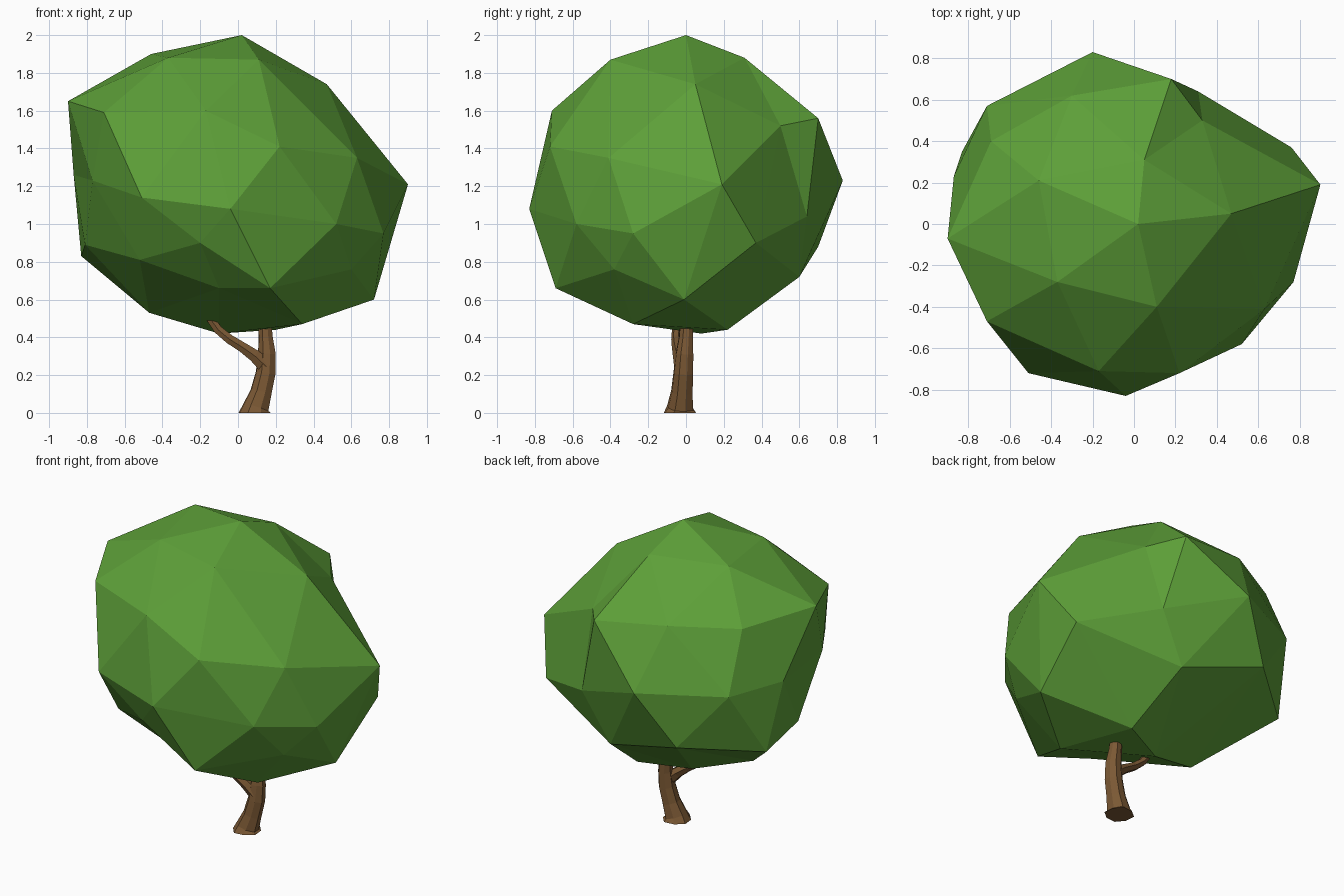
import bpy, bmesh, math
from mathutils import Vector

if "Cube" in bpy.data.objects:
    bpy.data.objects.remove(bpy.data.objects["Cube"])


def material(name, rgb):
    m = bpy.data.materials.new(name)
    m.diffuse_color = (*rgb, 1)
    m.use_nodes = True
    m.node_tree.nodes["Principled BSDF"].inputs["Base Color"].default_value = m.diffuse_color
    return m


def finish(bm, name, mat):
    bmesh.ops.recalc_face_normals(bm, faces=bm.faces[:])
    mesh = bpy.data.meshes.new(name)
    bm.to_mesh(mesh)
    bm.free()
    mesh.materials.append(mat)
    obj = bpy.data.objects.new(name, mesh)
    bpy.context.collection.objects.link(obj)
    return obj


def limb(name, path, sides, mat, flat_base=False):
    """Loft faceted rings (x, y, z, radius) along a path."""
    bm = bmesh.new()
    pts = [Vector(p[:3]) for p in path]
    rings = []
    for i, p in enumerate(pts):
        t = (pts[min(i + 1, len(pts) - 1)] - pts[max(i - 1, 0)]).normalized()
        if flat_base and i == 0:
            t = Vector((0, 0, 1))
        u = Vector((0, 1, 0)).cross(t).normalized()
        v = t.cross(u)
        ring = []
        for k in range(sides):
            a = 2 * math.pi * (k + 0.5) / sides
            r = path[i][3] * (1.05 if k % 2 else 0.97)
            ring.append(bm.verts.new(p + r * (u * math.cos(a) + v * math.sin(a))))
        rings.append(ring)
    for a, b in zip(rings, rings[1:]):
        for k in range(sides):
            n = (k + 1) % sides
            bm.faces.new((a[k], a[n], b[n], b[k]))
    bm.faces.new(rings[0])
    bm.faces.new(rings[-1])
    return finish(bm, name, mat)


green = material("leaf_green", (0.11, 0.35, 0.04))
brown = material("bark_brown", (0.20, 0.10, 0.035))

# Canopy: irregular faceted ball, corner points from top to bottom
corners = [
    (.02, 0, 2), (.11, -.4, 1.87), (.47, .05, 1.74), (-.46, .21, 1.9),
    (.05, .31, 1.88), (-.37, -.28, 1.88), (-.9, -.07, 1.65), (-.69, .4, 1.62),
    (-.3, .62, 1.62), (-.17, -.71, 1.6), (-.71, -.47, 1.59), (.18, .7, 1.56),
    (.33, .5, 1.52), (.22, -.72, 1.41), (.63, -.41, 1.35), (-.87, .23, 1.26),
    (-.71, .57, 1.24), (-.77, -.32, 1.23), (-.2, .83, 1.23), (.9, .19, 1.21),
    (-.51, -.72, 1.14), (-.04, -.83, 1.08), (.31, .64, 1.04), (.52, -.58, 1),
    (.77, -.28, .95), (.76, .37, .9), (-.2, -.71, .9), (-.81, -.01, .89),
    (-.42, .7, .88), (-.83, .35, .83), (-.52, -.5, .81), (.6, -.38, .76),
    (.13, .6, .72), (.17, -.69, .66), (-.1, -.5, .66), (.72, -.01, .6),
    (-.47, -.03, .53), (.34, -.28, .47), (.2, .22, .44), (-.1, .08, .42),
]
bm = bmesh.new()
center = Vector((0, 0, 1.2))
# Facets are found on a unit sphere, then corners move out so dents survive
target = {}
for c in corners:
    v = bm.verts.new((Vector(c) - center).normalized())
    target[v] = c
bmesh.ops.convex_hull(bm, input=bm.verts[:])
for v, c in target.items():
    if v.is_valid:
        v.co = c
finish(bm, "canopy", green)

# Trunk: flared foot, leaning then upright, running up into the canopy
limb("trunk", [
    (.088, -.032, 0, .088), (.094, -.03, .028, .071), (.122, -.022, .11, .058),
    (.146, -.014, .21, .054), (.153, -.008, .31, .048), (.146, 0, .40, .039),
    (.14, .005, .50, .035), (.14, .01, .60, .028)], 8, brown, True)

# Side branch: forks off to the left
limb("branch", [
    (.145, -.02, .25, .045), (.085, -.035, .305, .036), (.02, -.047, .35, .029),
    (-.045, -.052, .39, .027), (-.105, -.05, .44, .025), (-.17, -.05, .53, .02)],
    6, brown)
